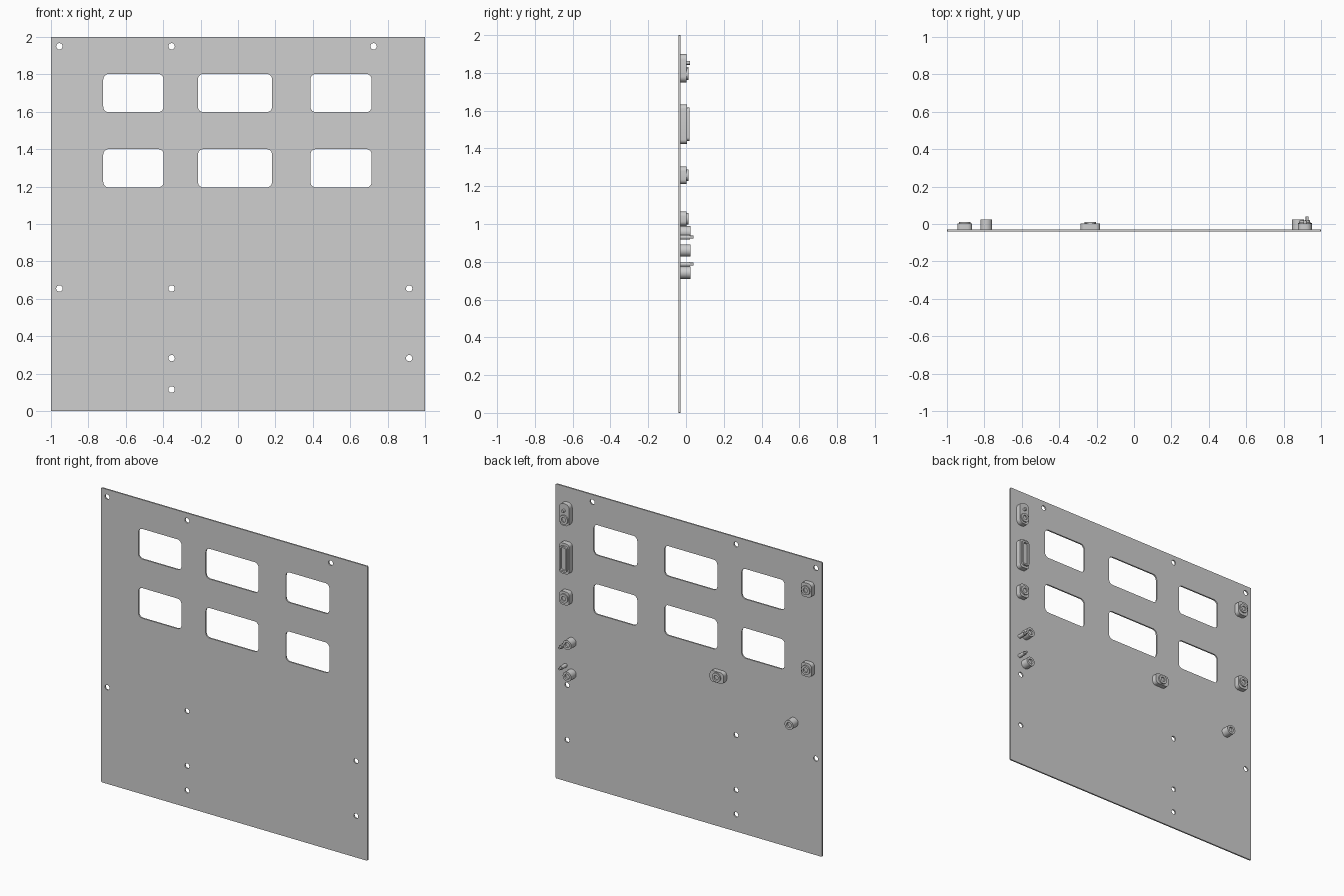
import bpy, bmesh, math

if "Cube" in bpy.data.objects:
    bpy.data.objects.remove(bpy.data.objects["Cube"], do_unlink=True)

grey = bpy.data.materials.new("light_grey")
grey.use_nodes = True
colour = (0.62, 0.62, 0.62, 1)
grey.diffuse_color = colour
grey.node_tree.nodes["Principled BSDF"].inputs["Base Color"].default_value = colour

FACE = -0.03  # back surface of the panel


def circle(x, z, r, n=32):
    return [(x + r * math.cos(math.tau * i / n), z + r * math.sin(math.tau * i / n))
            for i in range(n)]


def rounded(x, z, w, h, r, steps=6):
    pts = []
    for k, (sx, sz) in enumerate([(1, 1), (-1, 1), (-1, -1), (1, -1)]):
        for i in range(steps + 1):
            a = math.pi / 2 * (k + i / steps)
            pts.append((x + sx * (w / 2 - r) + r * math.cos(a),
                        z + sz * (h / 2 - r) + r * math.sin(a)))
    return pts


def prism(name, outlines, y0, y1):
    """Extrude an outline along y; further outlines become holes."""
    curve = bpy.data.curves.new(name, "CURVE")
    curve.dimensions = "2D"
    curve.fill_mode = "BOTH"
    curve.extrude = (y1 - y0) / 2
    for pts in outlines:
        spline = curve.splines.new("POLY")
        spline.points.add(len(pts) - 1)
        for p, (x, z) in zip(spline.points, pts):
            p.co = (x, z, 0, 1)
        spline.use_cyclic_u = True
    obj = bpy.data.objects.new(name, curve)
    bpy.context.collection.objects.link(obj)
    obj.location.y = (y0 + y1) / 2
    obj.rotation_euler.x = math.pi / 2
    bpy.ops.object.select_all(action="DESELECT")
    obj.select_set(True)
    bpy.context.view_layer.objects.active = obj
    bpy.ops.object.convert(target="MESH")
    obj = bpy.context.view_layer.objects.active
    bm = bmesh.new()
    bm.from_mesh(obj.data)
    bmesh.ops.remove_doubles(bm, verts=bm.verts, dist=0.0001)
    bmesh.ops.recalc_face_normals(bm, faces=bm.faces)
    bm.to_mesh(obj.data)
    bm.free()
    obj.data.materials.clear()
    obj.data.materials.append(grey)
    bpy.ops.object.shade_smooth_by_angle(angle=math.radians(30))
    return obj


# Panel with six windows and nine screw holes
outlines = [rounded(0, 1, 2, 2, 0.003, 1)]
for z in (1.7, 1.298):
    for x, w in ((-0.559, 0.323), (-0.016, 0.397), (0.551, 0.328)):
        outlines.append(rounded(x, z, w, 0.205, 0.03))
for x, levels in ((-0.955, (1.95, 0.655)), (-0.355, (1.95, 0.655, 0.283, 0.115)),
                  (0.725, (1.95,)), (0.915, (0.655, 0.283))):
    outlines += [circle(x, z, 0.017, 20) for z in levels]
prism("panel", outlines, -0.04, FACE)


def socket_ring(name, x, z):
    prism(name, [circle(x, z, 0.031), circle(x, z, 0.016)], 0.002, 0.012)


# Round sockets on rounded flanges
for i, (x, z, w, h) in enumerate([(0.913, 1.258, 0.075, 0.092), (-0.905, 1.80, 0.08, 0.095),
                                  (-0.905, 1.258, 0.08, 0.092), (-0.233, 1.028, 0.105, 0.075)], 1):
    prism(f"socket_flange_{i}", [rounded(x, z, w, h, 0.024)], FACE, 0.003)
    socket_ring(f"socket_ring_{i}", x, z)

# Tall socket with a ring below and a small pin above
prism("tall_socket_flange", [rounded(0.913, 1.825, 0.075, 0.15, 0.03)], FACE, 0.003)
socket_ring("tall_socket_ring", 0.913, 1.793)
prism("tall_socket_pin", [circle(0.915, 1.853, 0.01, 16)], 0.002, 0.02)

# Long connector: flange, raised shell and recessed core
prism("connector_flange", [rounded(0.913, 1.528, 0.075, 0.207, 0.022)], FACE, 0.005)
prism("connector_shell", [rounded(0.913, 1.528, 0.056, 0.175, 0.018),
                          rounded(0.913, 1.528, 0.036, 0.153, 0.01)], 0.004, 0.018)

# Round standing posts with a bored end
for i, (x, z) in enumerate([(0.878, 0.957), (0.878, 0.742), (-0.79, 0.86)], 1):
    prism(f"post_core_{i}", [circle(x, z, 0.032)], FACE, 0.012)
    prism(f"post_rim_{i}", [circle(x, z, 0.032), circle(x, z, 0.017)], 0.012, 0.024)

# Thin stepped pins beside the posts
for i, z in enumerate((0.93, 0.787), 1):
    prism(f"pin_base_{i}", [circle(0.926, z, 0.013, 16)], FACE, 0.022)
    prism(f"pin_tip_{i}", [circle(0.926, z, 0.008, 16)], 0.021, 0.04)
